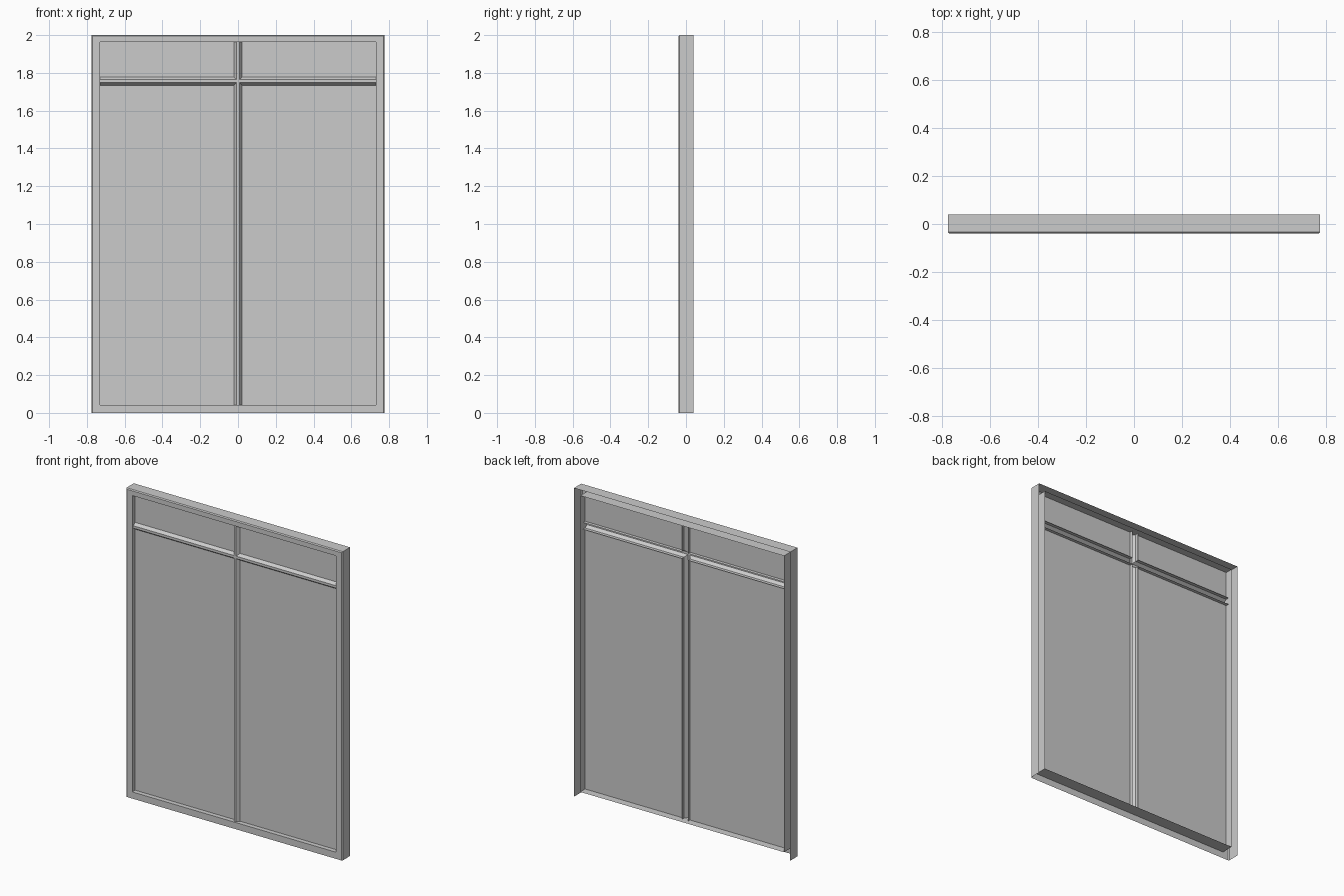
import bpy

if "Cube" in bpy.data.objects:
    bpy.data.objects.remove(bpy.data.objects["Cube"])

# overall sizes
X, TOP = 0.775, 2.0            # outer half width and height
YF, YB = -0.04, 0.04           # front and back planes
IX, IZ0, IZ1 = 0.73, 0.043, 1.963   # opening inside the frame
GLASS_Y = -0.01
BAR_Z = 1.756                  # height of the crossbar
BEV = 0.006


def sheet(name, strips):
    """Each strip is a list of rows (polylines) joined by quads."""
    verts, faces = [], []
    for rows in strips:
        base, n = len(verts), len(rows[0])
        for row in rows:
            verts.extend(row)
        for r in range(len(rows) - 1):
            for i in range(n - 1):
                a = base + r * n + i
                faces.append((a, a + 1, a + n + 1, a + n))
    me = bpy.data.meshes.new(name)
    me.from_pydata(verts, [], faces)
    me.update()
    ob = bpy.data.objects.new(name, me)
    bpy.context.collection.objects.link(ob)
    return ob


def outer(inset, y):
    """Outer path: up one side, over the top, down the other."""
    x, z = X - inset, TOP - inset
    return [(-x, y, 0), (-x, y, z), (x, y, z), (x, y, 0)]


def inner(y):
    """Closed path around the opening."""
    return [(-IX, y, IZ0), (-IX, y, IZ1), (IX, y, IZ1), (IX, y, IZ0), (-IX, y, IZ0)]


# frame: back-open channel on the sides and top, front face, inner reveal
sheet("frame_outer_wall", [[outer(0, YB), outer(0, YF + BEV), outer(BEV, YF)]])
sheet("frame_front_face", [
    [outer(BEV, YF), inner(YF)[:4]],
    [[(-X + BEV, YF, 0), (X - BEV, YF, 0)], [(-IX, YF, IZ0), (IX, YF, IZ0)]],
])
sheet("frame_inner_wall", [[inner(YF), inner(YB)]])

# glazing bars: hollow tapered section, (half width, y) from front to back
profile = [(0.008, -0.03), (0.022, GLASS_Y), (0.022, 0.012)]
walls, panes = [], []
for sx in (-1, 1):
    for sz, end in ((-1, IZ0), (1, IZ1)):
        # walls run along the mullion, turn at the crossing, follow the crossbar
        walls.append([[(sx * h, y, end),
                       (sx * h, y, BAR_Z + sz * h),
                       (sx * IX, y, BAR_Z + sz * h)] for h, y in profile])
        # pane filling the corner
        h = profile[1][0]
        panes.append([[(sx * h, GLASS_Y, z), (sx * IX, GLASS_Y, z)]
                      for z in (BAR_Z + sz * h, end)])
sheet("glazing_bar_walls", walls)
sheet("glass_panes", panes)

# flat front faces of the bars
h, y = profile[0]
faces = [[[(-h, y, z), (h, y, z)] for z in (IZ0, IZ1)]]
for sx in (-1, 1):
    faces.append([[(sx * h, y, z), (sx * IX, y, z)] for z in (BAR_Z - h, BAR_Z + h)])
sheet("glazing_bar_fronts", faces)
